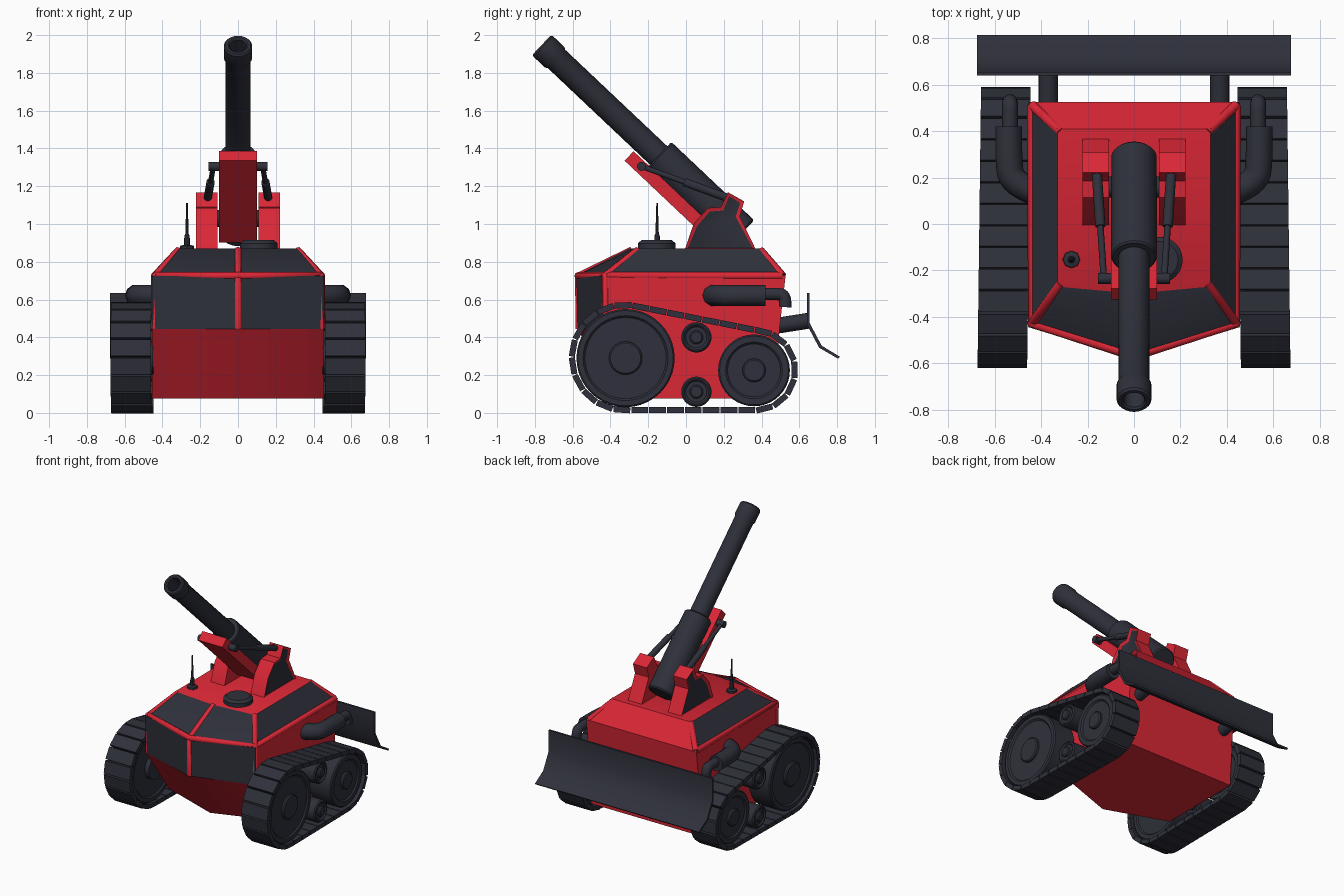
import bpy, bmesh, math
from mathutils import Matrix, Vector, geometry

if "Cube" in bpy.data.objects:
    bpy.data.objects.remove(bpy.data.objects["Cube"])


def material(name, rgb):
    m = bpy.data.materials.new(name)
    m.diffuse_color = (*rgb, 1)
    m.use_nodes = True
    m.node_tree.nodes["Principled BSDF"].inputs["Base Color"].default_value = m.diffuse_color
    return m


RED = material("red_paint", (0.70, 0.02, 0.036))
DARK = material("dark_metal", (0.028, 0.03, 0.043))


def finish(name, bm, mats, mirror=False):
    bmesh.ops.recalc_face_normals(bm, faces=bm.faces)
    for f in bm.faces:
        f.smooth = True
    for e in bm.edges:
        e.smooth = len(e.link_faces) == 2 and e.calc_face_angle(3) < math.radians(32)
    me = bpy.data.meshes.new(name)
    bm.to_mesh(me)
    bm.free()
    for m in mats:
        me.materials.append(m)
    ob = bpy.data.objects.new(name, me)
    bpy.context.collection.objects.link(ob)
    if mirror:
        ob.modifiers.new("Mirror", 'MIRROR')
    return ob


def along(a, d):
    return Matrix.Translation(a) @ Vector(d).to_track_quat('Z', 'Y').to_matrix().to_4x4()


def lathe(bm, prof, M, n=32):
    rings = [[bm.verts.new(M @ Vector((r * math.cos(t), r * math.sin(t), h)))
              for t in (2 * math.pi * i / n for i in range(n))] for r, h in prof]
    for a, b in zip(rings, rings[1:]):
        for i in range(n):
            bm.faces.new((a[i - 1], a[i], b[i], b[i - 1]))
    bm.faces.new(rings[0])
    bm.faces.new(rings[-1])


def rod(bm, a, b, r, n=16):
    a, b = Vector(a), Vector(b)
    lathe(bm, [(r, 0), (r, (b - a).length)], along(a, b - a), n)


def prism(bm, pts, x0, x1):
    a = [bm.verts.new((x0, y, z)) for y, z in pts]
    b = [bm.verts.new((x1, y, z)) for y, z in pts]
    for i in range(len(pts)):
        bm.faces.new((a[i - 1], a[i], b[i], b[i - 1]))
    return bm.faces.new(a), bm.faces.new(b)


def tubes(name, paths, r, mat, kind='POLY', res=1):
    cu = bpy.data.curves.new(name, 'CURVE')
    cu.dimensions = '3D'
    cu.bevel_depth, cu.bevel_resolution, cu.use_fill_caps = r, res, True
    for p in paths:
        s = cu.splines.new(kind)
        s.points.add(len(p) - 1)
        for q, co in zip(s.points, p):
            q.co = (*co, 1)
        if kind == 'NURBS':
            s.order_u, s.use_endpoint_u, s.resolution_u = 3, True, 6
    cu.materials.append(mat)
    bpy.context.collection.objects.link(bpy.data.objects.new(name, cu))


# Hull: stacked rings given as z, nose y, corner y, rear y, half width
levels = [(0.075, -0.33, -0.17, 0.47, 0.455), (0.445, -0.578, -0.44, 0.495, 0.455),
          (0.725, -0.585, -0.445, 0.527, 0.455), (0.87, -0.30, -0.27, 0.41, 0.33)]
ring_pts = [[(0, n, z), (w, c, z), (w, r, z), (-w, r, z), (-w, c, z)] for z, n, c, r, w in levels]
bm = bmesh.new()
rings = [[bm.verts.new(p) for p in ring] for ring in ring_pts]
dark_panels = {(1, 0), (1, 4), (2, 0), (2, 4), (2, 1), (2, 3)}
for k in range(3):
    for i in range(5):
        j = (i + 1) % 5
        f = bm.faces.new((rings[k][i], rings[k][j], rings[k + 1][j], rings[k + 1][i]))
        f.material_index = int((k, i) in dark_panels)
bm.faces.new(rings[0])
bm.faces.new(rings[3])
finish("hull", bm, [RED, DARK])

# Window ribs half sunk into the hull edges
R = [[(x - math.copysign(0.015, x) if x else 0, y - math.copysign(0.015, y), z - (0.01 if z > 0.8 else 0))
      for x, y, z in ring] for ring in ring_pts]
belt_line = [R[2][i] for i in (2, 1, 0, 4, 3)]
ribs = [belt_line] + [[R[k][i] for k in (1, 2, 3)] for i in (0, 1, 4)]
ribs += [[R[2][i], R[3][i]] for i in (2, 3)]
tubes("window_ribs", ribs, 0.021, RED, res=2)

# Wheels and rollers (slightly toed-in running gear)
TOE = Matrix.Identity(4)
TOE[0][1] = -0.0125
TX = 0.56


def wheel(name, y, z, r, groove, hub):
    prof = [(hub, -0.115), (hub, -0.08), (groove, -0.08), (groove + 0.01, -0.09), (r - 0.008, -0.09),
            (r, -0.082), (r, 0.082), (r - 0.008, 0.09), (groove + 0.01, 0.09), (groove, 0.08),
            (hub, 0.08), (hub, 0.093), (hub - 0.008, 0.1)]
    bm = bmesh.new()
    lathe(bm, prof, TOE @ along((TX, y, z), (1, 0, 0)), 40)
    finish(name, bm, [DARK], True)


wheel("front_wheel", -0.32, 0.29, 0.26, 0.215, 0.088)
wheel("rear_wheel", 0.36, 0.225, 0.19, 0.14, 0.062)
wheel("upper_roller", 0.055, 0.40, 0.08, 0.055, 0.036)
wheel("lower_roller", 0.055, 0.112, 0.08, 0.055, 0.036)

# Track links laid along the belt around both wheels
circ = [Vector((y + r * math.cos(t), r + 0.015 + r * math.sin(t)))
        for y, r in ((-0.325, 0.278), (0.366, 0.21))
        for t in (math.tau * i / 120 for i in range(120))]
belt = [circ[i] for i in geometry.convex_hull_2d(circ)]
segs = [(belt[i - 1], belt[i]) for i in range(len(belt))]
total = sum((b - a).length for a, b in segs)


def belt_point(s):
    s %= total
    for a, b in segs:
        l = (b - a).length
        if s <= l:
            return a.lerp(b, s / l)
        s -= l
    return segs[-1][1]


bm = bmesh.new()
count = 31
pitch = total / count
for i in range(count):
    a, b = belt_point((i - 0.46) * pitch), belt_point((i + 0.46) * pitch)
    m, d = (a + b) / 2 * 0.5 + belt_point(i * pitch) * 0.5, b - a
    M = (TOE @ Matrix.Translation((TX, m.x, m.y)) @ Matrix.Rotation(math.atan2(d.y, d.x), 4, 'X')
         @ Matrix.Diagonal((0.214, pitch * 0.94, 0.032, 1)))
    bmesh.ops.create_cube(bm, size=1, matrix=M)
finish("track", bm, [DARK], True)

# Rear dozer blade and its arms
bm = bmesh.new()
prism(bm, [(0.64, 0.635), (0.64, 0.468), (0.705, 0.345), (0.805, 0.287), (0.815, 0.297),
           (0.718, 0.356), (0.655, 0.475), (0.655, 0.635)], -0.677, 0.677)
finish("rear_blade", bm, [DARK])
bm = bmesh.new()
rod(bm, (0.37, 0.44, 0.455), (0.37, 0.65, 0.488), 0.042)
finish("blade_arm", bm, [DARK], True)

# Exhausts
muffler = [(0.40, 0.13, 0.622), (0.53, 0.17, 0.622), (0.54, 0.29, 0.622), (0.54, 0.36, 0.622), (0.54, 0.42, 0.622)]
pipe = [(0.535, 0.41, 0.63), (0.535, 0.47, 0.63), (0.535, 0.53, 0.625), (0.535, 0.525, 0.56)]
for name, path, r in (("muffler", muffler, 0.058), ("exhaust_pipe", pipe, 0.034)):
    tubes(name, [[(s * x, y, z) for x, y, z in path] for s in (1, -1)], r, DARK, 'NURBS', 3)

# Roof hatch and antenna
bm = bmesh.new()
lathe(bm, [(0.1, 0), (0.1, 0.03), (0.08, 0.046)], Matrix.Translation((0.11, -0.155, 0.868)), 24)
finish("hatch", bm, [DARK])
bm = bmesh.new()
lathe(bm, [(0.038, 0), (0.036, 0.016), (0.016, 0.022), (0.014, 0.07), (0.009, 0.08), (0.004, 0.243)],
      Matrix.Translation((-0.27, -0.153, 0.868)), 8)
finish("antenna", bm, [DARK])

# Gun cheeks with inset dark side panels
bm = bmesh.new()
_, outer = prism(bm, [(-0.008, 0.86), (0.04, 1.0), (0.115, 1.085), (0.185, 1.09), (0.222, 1.168),
                      (0.308, 1.12), (0.285, 1.04), (0.372, 0.86)], 0.108, 0.222)
bmesh.ops.recalc_face_normals(bm, faces=bm.faces)
bmesh.ops.inset_region(bm, faces=[outer], thickness=0.022, depth=-0.01)
outer.material_index = 1
finish("gun_cheek", bm, [RED, DARK], True)

# Barrel, in a frame running from muzzle to breech
muzzle = Vector((0, -0.764, 1.948))
d = Vector((0, 0.727, -0.687)).normalized()
up = Vector((0, -d.z, d.y))
bm = bmesh.new()
lathe(bm, [(0.045, 0.25), (0.045, 0.008), (0.053, 0), (0.067, 0), (0.075, 0.01), (0.075, 0.095), (0.067, 0.108),
           (0.067, 0.852), (0.092, 0.852), (0.098, 0.86), (0.098, 1.445), (0.09, 1.455)],
      along(muzzle, d), 32)
finish("gun_barrel", bm, [DARK])

# Cradle under the barrel, and trunnion
bm = bmesh.new()
pts = [muzzle + d * s + up * o for s, o in ((0.74, -0.144), (1.37, -0.144), (1.37, -0.075), (0.74, -0.075))]
prism(bm, [(p.y, p.z) for p in pts], -0.1, 0.1)
finish("gun_cradle", bm, [RED])
bm = bmesh.new()
rod(bm, (-0.12, 0.16, 1.03), (0.12, 0.16, 1.03), 0.045)
finish("trunnion", bm, [DARK])

# Elevating rams
bm = bmesh.new()
a, b = Vector((0.13, -0.235, 1.305)), Vector((0.16, 0.215, 1.14))
rod(bm, (0.08, a.y, a.z), (0.155, a.y, a.z), 0.024)
rod(bm, a, b, 0.014)
rod(bm, a.lerp(b, 0.5), b, 0.022)
finish("elevating_ram", bm, [DARK], True)
